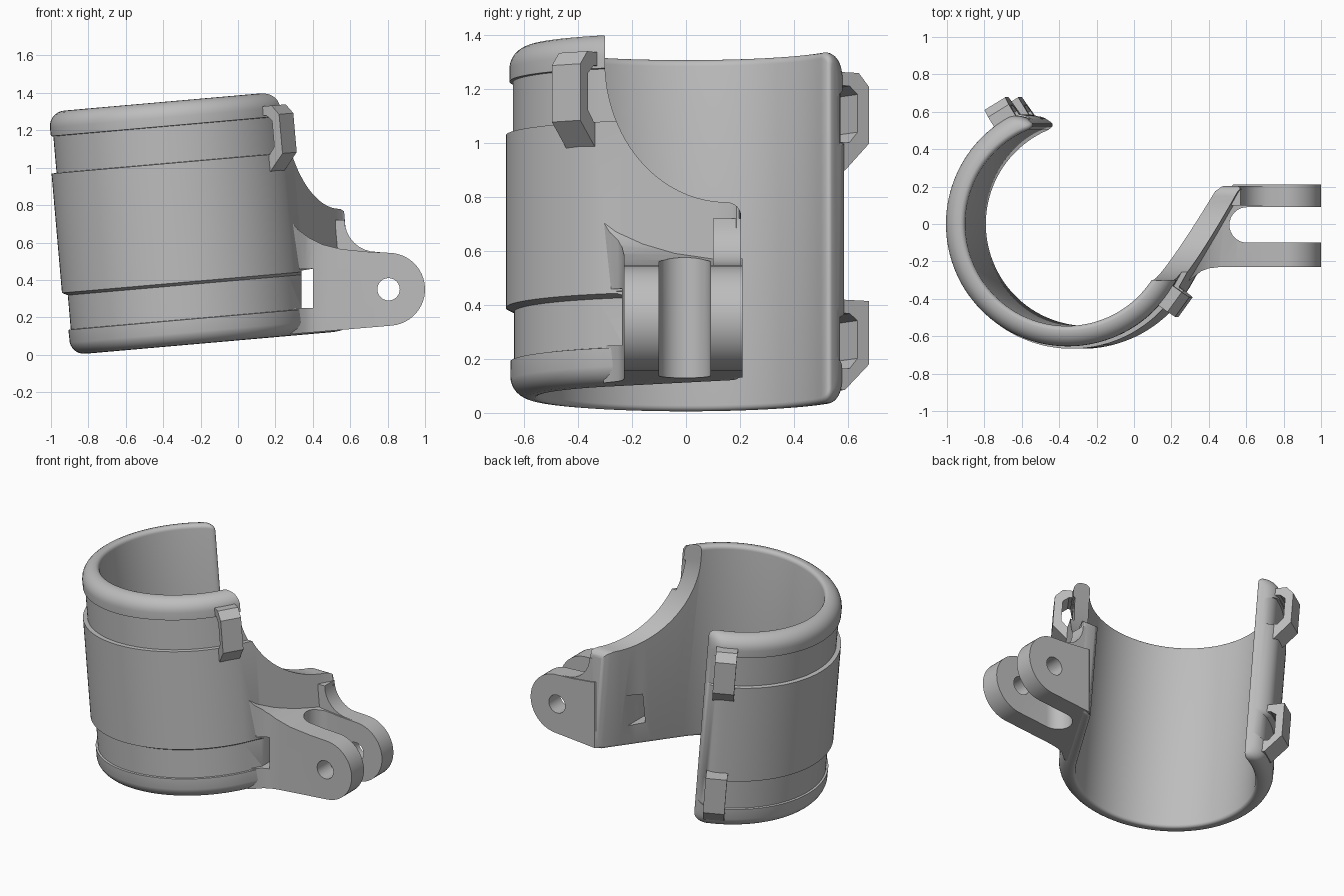
import bpy, bmesh
from math import sin, cos, radians, pi
from mathutils import Matrix, Vector

cube = bpy.data.objects.get("Cube")
if cube:
    bpy.data.objects.remove(cube, do_unlink=True)

grey = bpy.data.materials.new("plain_grey")
grey.use_nodes = True
colour = (0.51, 0.51, 0.51, 1)
grey.diffuse_color = colour
grey.node_tree.nodes["Principled BSDF"].inputs["Base Color"].default_value = colour

# The sleeve axis leans five degrees
TILT = Matrix.Translation((-0.248, 0, 0.06)) @ Matrix.Rotation(radians(-5), 4, 'Y')
HEIGHT = 1.3
INNER = 0.55
TANGENT = radians(-31)      # where the sleeve becomes a flat plate


def loft(name, rings):
    """Closed outward-facing solid through a list of equal-length closed rings."""
    bm = bmesh.new()
    rows = [[bm.verts.new(p) for p in ring] for ring in rings]
    n = len(rows[0])
    for a, b in zip(rows, rows[1:]):
        for i in range(n):
            j = (i + 1) % n
            bm.faces.new((a[i], a[j], b[j], b[i]))
    bm.faces.new(rows[0][::-1])
    bm.faces.new(rows[-1])
    if bm.calc_volume(signed=True) < 0:
        bmesh.ops.reverse_faces(bm, faces=bm.faces)
    me = bpy.data.meshes.new(name)
    bm.to_mesh(me)
    bm.free()
    me.materials.append(grey)
    ob = bpy.data.objects.new(name, me)
    bpy.context.collection.objects.link(ob)
    return ob


def prism(name, pts, low, high, place):
    return loft(name, [[place(u, v, w) for u, v in pts] for w in (low, high)])


def select(ob):
    bpy.ops.object.select_all(action='DESELECT')
    ob.select_set(True)
    bpy.context.view_layer.objects.active = ob


def boolean(ob, other, operation='DIFFERENCE'):
    other.hide_render = True
    select(ob)
    mod = ob.modifiers.new("cut", 'BOOLEAN')
    mod.operation = operation
    mod.solver = 'EXACT'
    mod.object = other
    bpy.ops.object.modifier_apply(modifier=mod.name)
    bpy.data.objects.remove(other, do_unlink=True)


def arc(cx, cy, rx, start, end, steps, ry=None):
    ry = ry or rx
    return [(cx + rx * cos(radians(start + (end - start) * i / steps)),
             cy + ry * sin(radians(start + (end - start) * i / steps)))
            for i in range(steps + 1)]


def along_x(u, v, w):
    return Vector((w, u, v))


def along_y(u, v, w):
    return Vector((u, w, v))


def along_z(u, v, w):
    return Vector((u, v, w))


# Sleeve wall section (radius, height): rounded lips, two strap grooves
section = (arc(0.565, 0.015, 0.02, 180, 270, 4)
           + arc(0.57, 0.075, 0.08, 285, 350, 6)
           + [(0.65, 0.13), (0.637, 0.132), (0.637, 0.315),
              (0.667, 0.33), (0.667, 0.97), (0.64, 0.972), (0.64, 1.168), (0.653, 1.17)]
           + arc(0.57, 1.216, 0.084, 0, 90, 7)
           + arc(0.57, 1.275, 0.025, 105, 180, 4))


def wall_ring(angle, run=0, mid=INNER, scale=1, inset=0, lean=0, shear=0):
    """One section of the wall; lean and shear slant it across its thickness."""
    ring = []
    for r, h in section:
        r = mid + (r - mid) * scale
        h = inset + h * (HEIGHT - 2 * inset) / HEIGHT
        a = angle + lean * (r - INNER)
        s = run + shear * (r - INNER)
        ring.append(TILT @ Vector((r * cos(a) - s * sin(TANGENT),
                                   r * sin(a) + s * cos(TANGENT), h)))
    return ring


END, LEAN = 114, 1.0
rings = []
for i in range(6, 0, -1):                       # rounded, slanted free end
    q = i / 6 * pi / 2
    rings.append(wall_ring(radians(END - 6 * sin(q)), mid=0.58,
                           scale=0.25 + 0.75 * cos(q), inset=0.045 * (1 - cos(q)), lean=LEAN))
for i in range(73):                             # round sleeve
    rings.append(wall_ring(radians(END + (329 - END) * i / 72),
                           lean=LEAN * max(0, 1 - i / 12)))
for i in range(1, 6):                           # slightly thinning flat plate
    rings.append(wall_ring(TANGENT, 0.107 * i, scale=1 - 0.03 * i, shear=0.12 * i))
for i in range(1, 5):                           # rounded plate edge
    q = i / 4 * pi / 2
    rings.append(wall_ring(TANGENT, 0.535 + 0.033 * sin(q), 0.59,
                           0.85 * (0.5 + 0.5 * cos(q)), 0.02 * (1 - cos(q)), shear=0.6))
sleeve = loft("sleeve_wall", rings)

# Sweeping cut-out above the plate
sweep = ([(-0.31, 1.6), (-0.3, 1.38)] + arc(0.15, 1.3, 0.45, 180, 270, 24, 0.52)
         + arc(0.15, 0.725, 0.055, 90, 0, 6)
         + [(0.3, 0.65), (0.4, 0.65), (0.4, 1.6)])
boolean(sleeve, prism("sweep_cutter", sweep, 0, 1.2, along_x))


def strap_cutter(left):
    pts = [(left, 0.25), (0.4, 0.25), (0.4, 0.46), (left, 0.45)]
    return prism("strap_cutter", pts, -0.6, 0.13, along_y)


boolean(sleeve, strap_cutter(0.34))

# Hinge fork: plan shape crossed with side shape
plan = ([(0.25, -0.28), (0.29, -0.305), (0.325, -0.28), (0.36, -0.252), (0.4, -0.237),
         (0.46, -0.23), (1.1, -0.23), (1.1, -0.1)]
        + arc(0.605, -0.005, 0.095, 270, 90, 16)
        + [(1.1, 0.09), (1.1, 0.21), (0.53, 0.21), (0.51, 0.19), (0.494, 0.133)])
side = ([(0.1, 0.095), (0.2, 0.103)]
        + arc(0.805, 0.35, 0.195, -85, 90, 24)
        + [(0.7, 0.55), (0.55, 0.565), (0.45, 0.59), (0.38, 0.625),
           (0.32, 0.67), (0.27, 0.73), (0.1, 0.73)])
fork = prism("hinge_fork", plan, 0, 1, along_z)
boolean(fork, prism("fork_side", side, -0.5, 0.5, along_y), 'INTERSECT')
pin_hole = arc(0.805, 0.35, 0.06, 0, 345, 23)
boolean(fork, prism("pin_cutter", pin_hole, -0.5, 0.5, along_y))
boolean(fork, strap_cutter(0))

# Fillet joining plate edge to the rear arm
fillet = [(0.52, 0.5), (0.8, 0.5), (0.8, 0.544)] + arc(0.74, 0.72, 0.17, 270, 180, 8) + [(0.52, 0.72)]
rear = prism("rear_arm_fillet", fillet, 0.1, 0.203, along_y)

# Strap loops bridging the grooves
upper = [(0.62, 0.86), (0.65, 0.865), (0.755, 0.97), (0.755, 1.18), (0.71, 1.23), (0.62, 1.23),
         (0.62, 1.18), (0.67, 1.18), (0.705, 1.15), (0.705, 1.01), (0.67, 0.97), (0.62, 0.97)]
lower = [(0.62, 0.05), (0.65, 0.05), (0.755, 0.15), (0.755, 0.385), (0.62, 0.385),
         (0.62, 0.335), (0.67, 0.335), (0.705, 0.31), (0.705, 0.17), (0.67, 0.13), (0.62, 0.13)]
for name, shape, angle in (("front_strap_loop", upper, -36),
                           ("upper_rear_strap_loop", upper, 121.5),
                           ("lower_rear_strap_loop", lower, 121.5)):
    spin = Matrix.Rotation(radians(angle), 4, 'Z')
    prism(name, shape, -0.065, 0.065,
          lambda u, v, w: TILT @ spin @ Vector((u, w, v)))

for ob in (sleeve, fork, rear):
    select(ob)
    bpy.ops.object.shade_smooth_by_angle(angle=radians(32))
